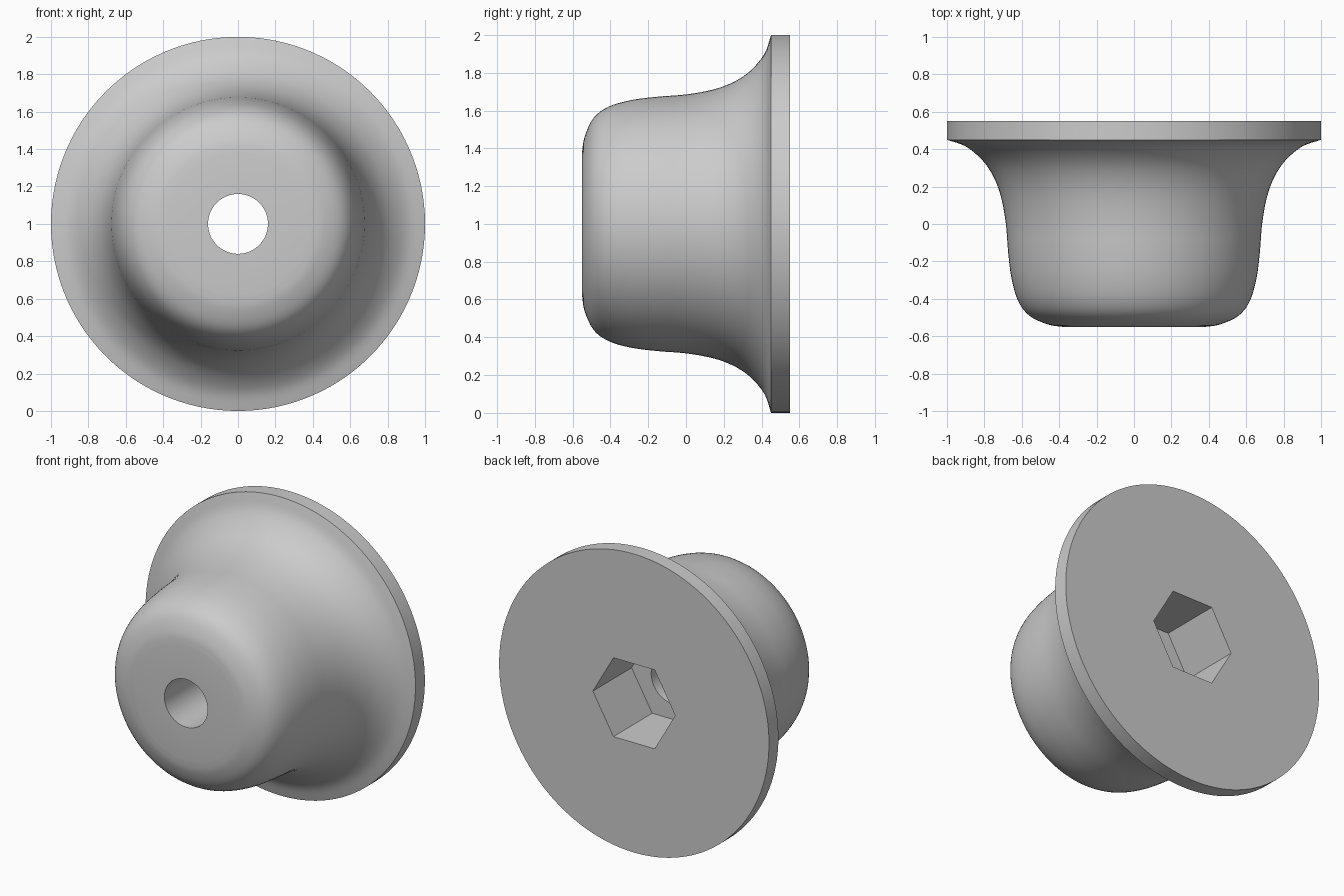
import bpy, bmesh, math
from mathutils import Vector

if "Cube" in bpy.data.objects:
    bpy.data.objects.remove(bpy.data.objects["Cube"])

SEGS = 120          # divisible by six so the hex corners land on vertices
CENTRE_Z = 1.0
HEX_R = 0.305       # socket corner radius
HOLE_R = 0.16
FLOOR_Y = 0.14      # bottom of the hex socket


def smooth_path(pts, steps=4):
    """Catmull-Rom curve through (radius, y) points."""
    p = [Vector(q) for q in pts]
    p = [2 * p[0] - p[1]] + p + [2 * p[-1] - p[-2]]
    out = []
    for i in range(1, len(p) - 2):
        a, b, c, d = p[i - 1:i + 3]
        for k in range(steps):
            t = k / steps
            out.append(0.5 * (2 * b + (c - a) * t + (2 * a - 5 * b + 4 * c - d) * t * t
                              + (3 * b - a - 3 * c + d) * t ** 3))
    return [tuple(v) for v in out] + [tuple(pts[-1])]


def hex_radius(angle):
    """Radius of a hexagon with corners on the x axis."""
    return HEX_R * math.cos(math.pi / 6) / math.cos(angle % (math.pi / 3) - math.pi / 6)


# Outer bell profile: rounded nose, waist, flare up to the flange
bell = smooth_path([(0.38, -0.55), (0.46, -0.537), (0.56, -0.49), (0.62, -0.41),
                    (0.655, -0.29), (0.673, -0.15), (0.685, 0.0), (0.71, 0.14),
                    (0.75, 0.25), (0.81, 0.34), (0.90, 0.415), (1.0, 0.45)])

# Closed section: bore, nose, bell, flange, hex socket (radius None = hexagon)
section = [(HOLE_R, FLOOR_Y), (HOLE_R, -0.55)] + bell + [
    (1.0, 0.55), (None, 0.55), (None, FLOOR_Y)]

bm = bmesh.new()
rings = []
for r, y in section:
    ring = []
    for s in range(SEGS):
        a = 2 * math.pi * s / SEGS
        rad = hex_radius(a) if r is None else r
        ring.append(bm.verts.new((rad * math.cos(a), y, CENTRE_Z + rad * math.sin(a))))
    rings.append(ring)
for i, ring in enumerate(rings):
    nxt = rings[(i + 1) % len(rings)]
    for s in range(SEGS):
        t = (s + 1) % SEGS
        bm.faces.new((ring[s], ring[t], nxt[t], nxt[s]))
bmesh.ops.recalc_face_normals(bm, faces=bm.faces)

mesh = bpy.data.meshes.new("flanged_knob")
bm.to_mesh(mesh)
bm.free()
knob = bpy.data.objects.new("flanged_knob", mesh)
bpy.context.collection.objects.link(knob)

# Smooth curved skin, crisp flange and socket edges
bpy.context.view_layer.objects.active = knob
knob.select_set(True)
bpy.ops.object.shade_smooth_by_angle(angle=math.radians(30))
